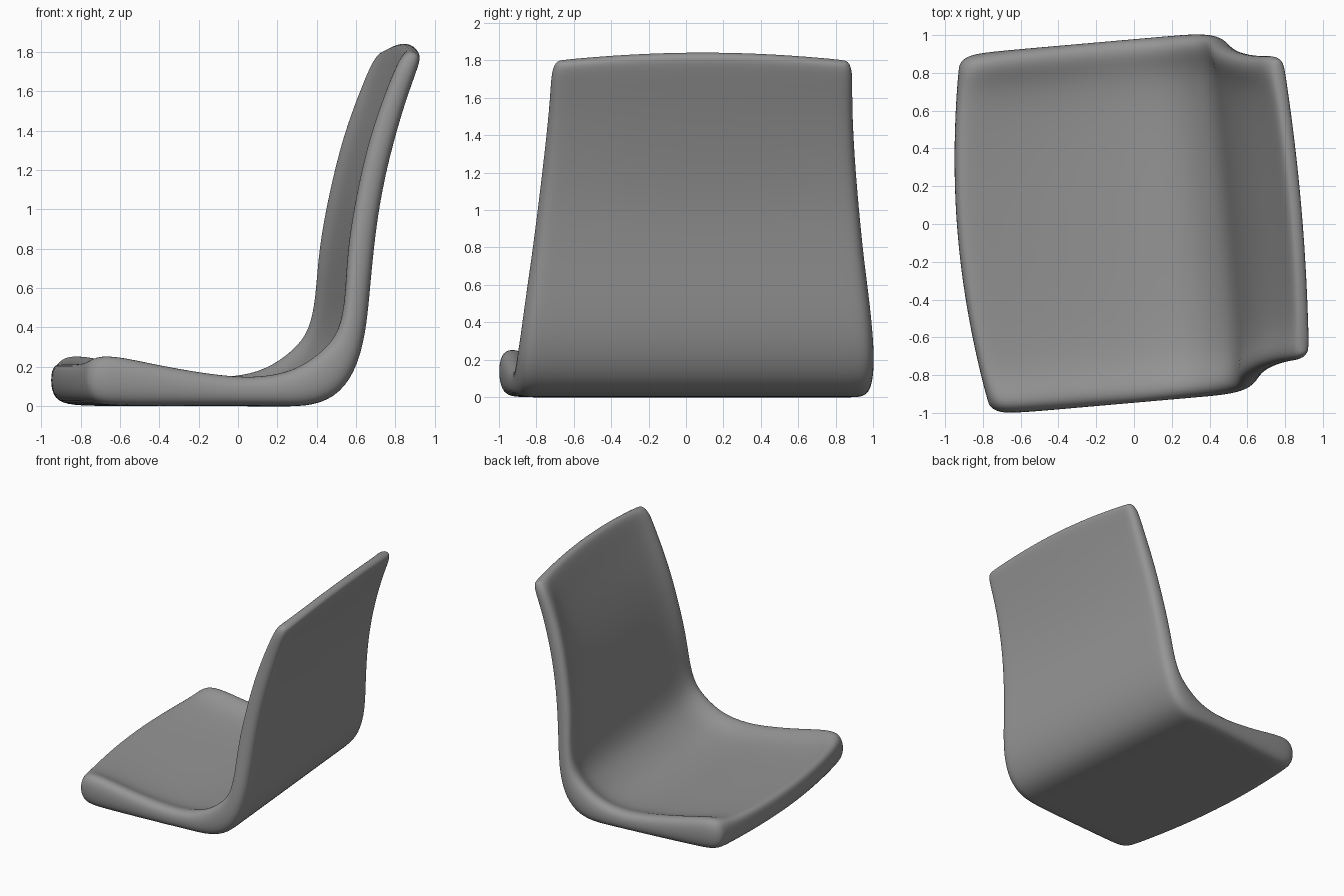
import bpy, bmesh, math
from mathutils import Matrix, Vector

cube = bpy.data.objects.get("Cube")
if cube:
    bpy.data.objects.remove(cube)

grey = bpy.data.materials.new("mid grey plastic")
grey.use_nodes = True
colour = (0.3, 0.3, 0.3, 1)
grey.diffuse_color = colour
grey.node_tree.nodes["Principled BSDF"].inputs["Base Color"].default_value = colour

# Side profile from seat front to back top:
# (outer u, z), (inner u, z), half width, dish depth, middle bulge (u, z)
stations = [
    ((-.85, .07), (-.85, .19), .91, .0, (-.09, 0)),
    ((-.80, .01), (-.81, .25), .95, .12, (-.09, 0)),
    ((-.68, 0), (-.72, .27), .96, .3, (-.06, 0)),
    ((-.45, 0), (-.47, .21), .96, .4, (0, 0)),
    ((-.15, 0), (-.15, .155), .96, .45, (0, 0)),
    ((.10, 0), (.05, .15), .96, .45, (0, 0)),
    ((.28, -.005), (.22, .19), .96, .4, (0, 0)),
    ((.42, .04), (.36, .29), .96, .35, (0, 0)),
    ((.52, .16), (.44, .39), .95, .35, (0, 0)),
    ((.58, .36), (.47, .56), .93, .35, (0, 0)),
    ((.605, .62), (.48, .80), .895, .4, (0, 0)),
    ((.64, .95), (.53, 1.08), .86, .4, (0, 0)),
    ((.70, 1.25), (.60, 1.38), .83, .4, (.01, 0)),
    ((.79, 1.56), (.69, 1.62), .81, .35, (.02, .01)),
    ((.86, 1.74), (.75, 1.76), .81, .2, (.03, .04)),
    ((.865, 1.785), (.80, 1.81), .78, .0, (.03, .045)),
]
# Half cross-section: (width fraction, outer offset, rim offset, share of dish)
half = [(1, .28, .74, 0), (.965, .03, .97, 0), (.90, 0, 1, .05),
        (.79, 0, 1, .75), (.55, 0, 1, .95), (.27, 0, 1, 1)]
section = [(-w, a, b, d) for w, a, b, d in half] + [(0, 0, 1, 1)] + half[::-1]

bm = bmesh.new()
rings = []
for outer, inner, width, dish, bulge in stations:
    lo, hi = Vector(outer), Vector(inner)
    low, high = [], []
    for w, a, b, d in section:
        push = Vector(bulge) * (1 - w * w)
        for row, t in ((low, a), (high, b - dish * d)):
            p = lo.lerp(hi, t) + push
            row.append(bm.verts.new((p.x, w * width, p.y)))
    rings.append(low + high[::-1])

# Skin between neighbouring rings, then close both ends with quads
n = len(rings[0])
for r, s in zip(rings, rings[1:]):
    for i in range(n):
        j = (i + 1) % n
        bm.faces.new((r[i], r[j], s[j], s[i]))
for ring in (rings[0], rings[-1]):
    for i in range(len(section) - 1):
        bm.faces.new((ring[i], ring[i + 1], ring[n - 2 - i], ring[n - 1 - i]))
bmesh.ops.recalc_face_normals(bm, faces=bm.faces)

# The shell stands slightly turned
bm.transform(Matrix.Translation((0, .016, 0)) @ Matrix.Rotation(math.radians(5), 4, 'Z'))
mesh = bpy.data.meshes.new("seat_shell")
bm.to_mesh(mesh)
bm.free()
mesh.materials.append(grey)
shell = bpy.data.objects.new("seat_shell", mesh)
bpy.context.collection.objects.link(shell)
for poly in mesh.polygons:
    poly.use_smooth = True
sub = shell.modifiers.new("smooth", 'SUBSURF')
sub.levels = sub.render_levels = 2
